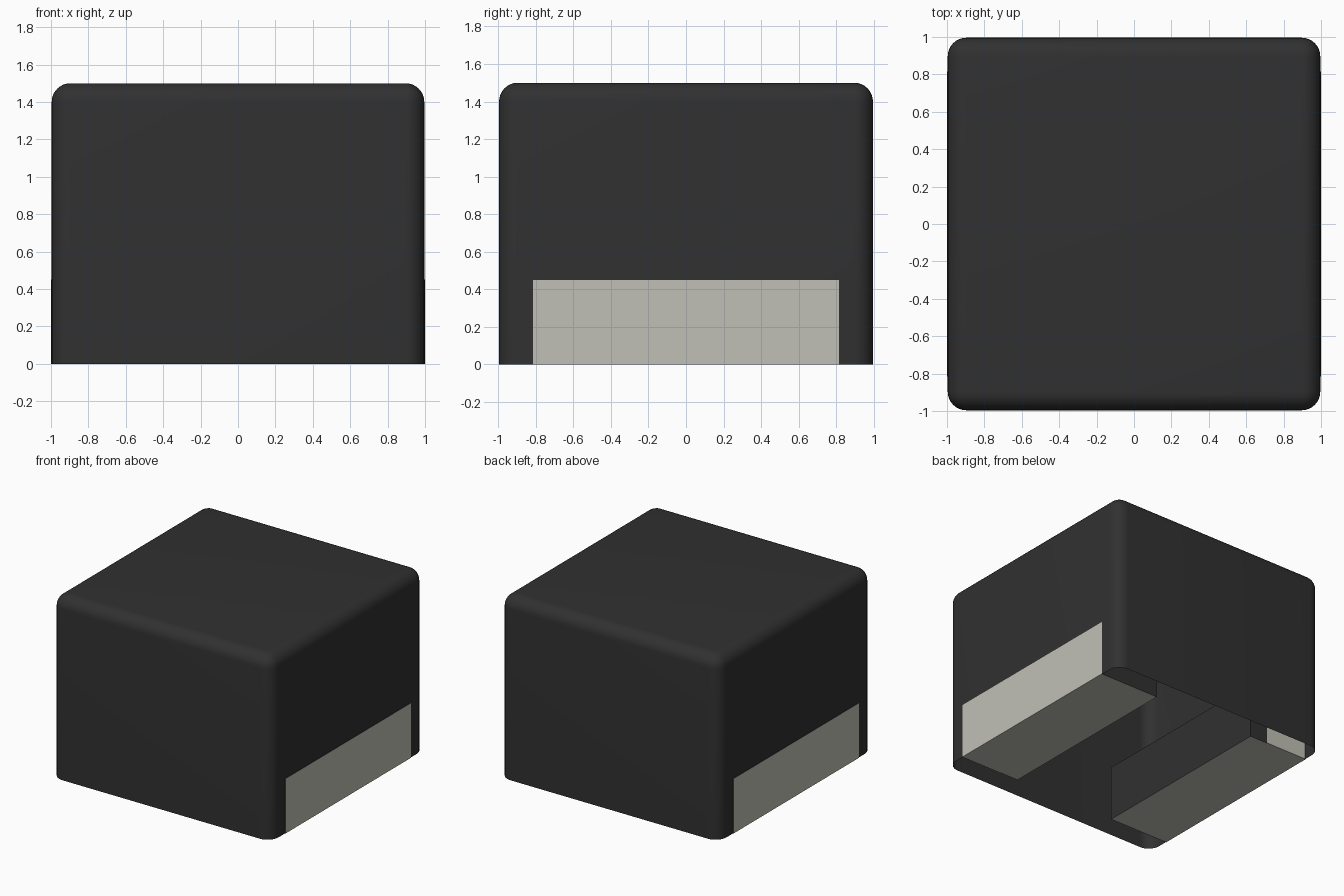
import bpy, bmesh, math
from mathutils import Matrix

if "Cube" in bpy.data.objects:
    bpy.data.objects.remove(bpy.data.objects["Cube"], do_unlink=True)


def material(name, color):
    m = bpy.data.materials.new(name)
    m.use_nodes = True
    m.diffuse_color = color
    m.node_tree.nodes["Principled BSDF"].inputs["Base Color"].default_value = color
    return m


charcoal = material("charcoal", (0.030, 0.030, 0.030, 1))
stone = material("stone grey", (0.53, 0.53, 0.47, 1))


def box_mesh(lo, hi):
    """Axis-aligned box between two corners."""
    bm = bmesh.new()
    size = [b - a for a, b in zip(lo, hi)]
    mid = [(a + b) / 2 for a, b in zip(lo, hi)]
    bmesh.ops.create_cube(bm, size=1, matrix=Matrix.Translation(mid) @ Matrix.Diagonal((*size, 1)))
    return bm


def finish(name, bm, *mats):
    mesh = bpy.data.meshes.new(name)
    bm.normal_update()
    bm.to_mesh(mesh)
    bm.free()
    for m in mats:
        mesh.materials.append(m)
    obj = bpy.data.objects.new(name, mesh)
    bpy.context.collection.objects.link(obj)
    return obj


# Cover: rounded sides and top, open underneath
bm = box_mesh((-0.996, -0.996, 0), (0.996, 0.996, 1.5))
edges = [e for e in bm.edges if max(v.co.z for v in e.verts) > 0.1]
bmesh.ops.bevel(bm, geom=edges, offset=0.1, segments=8, profile=0.5, affect="EDGES")
bm.normal_update()
bmesh.ops.delete(bm, geom=[f for f in bm.faces if f.normal.z < -0.9], context="FACES_ONLY")
cover = finish("cover", bm, charcoal)
bpy.context.view_layer.objects.active = cover
cover.select_set(True)
bpy.ops.object.shade_smooth_by_angle(angle=math.radians(35))

# Base blocks on both sides: pale outer face and underside, dark elsewhere
for side, angle in (("left", 0), ("right", math.pi)):
    bm = box_mesh((0.46, -0.815, 0), (1.0, 0.815, 0.45))
    bm.normal_update()
    for f in bm.faces:
        f.material_index = int(f.normal.x > 0.9 or f.normal.z < -0.9)
    bm.transform(Matrix.Rotation(angle, 4, "Z"))
    finish(side + "_base_block", bm, charcoal, stone)

    # Pale plate on one end of each block
    bm = box_mesh((0.62, -0.818, 0), (0.99, -0.814, 0.45))
    bm.transform(Matrix.Rotation(angle, 4, "Z"))
    finish(side + "_end_plate", bm, stone)
